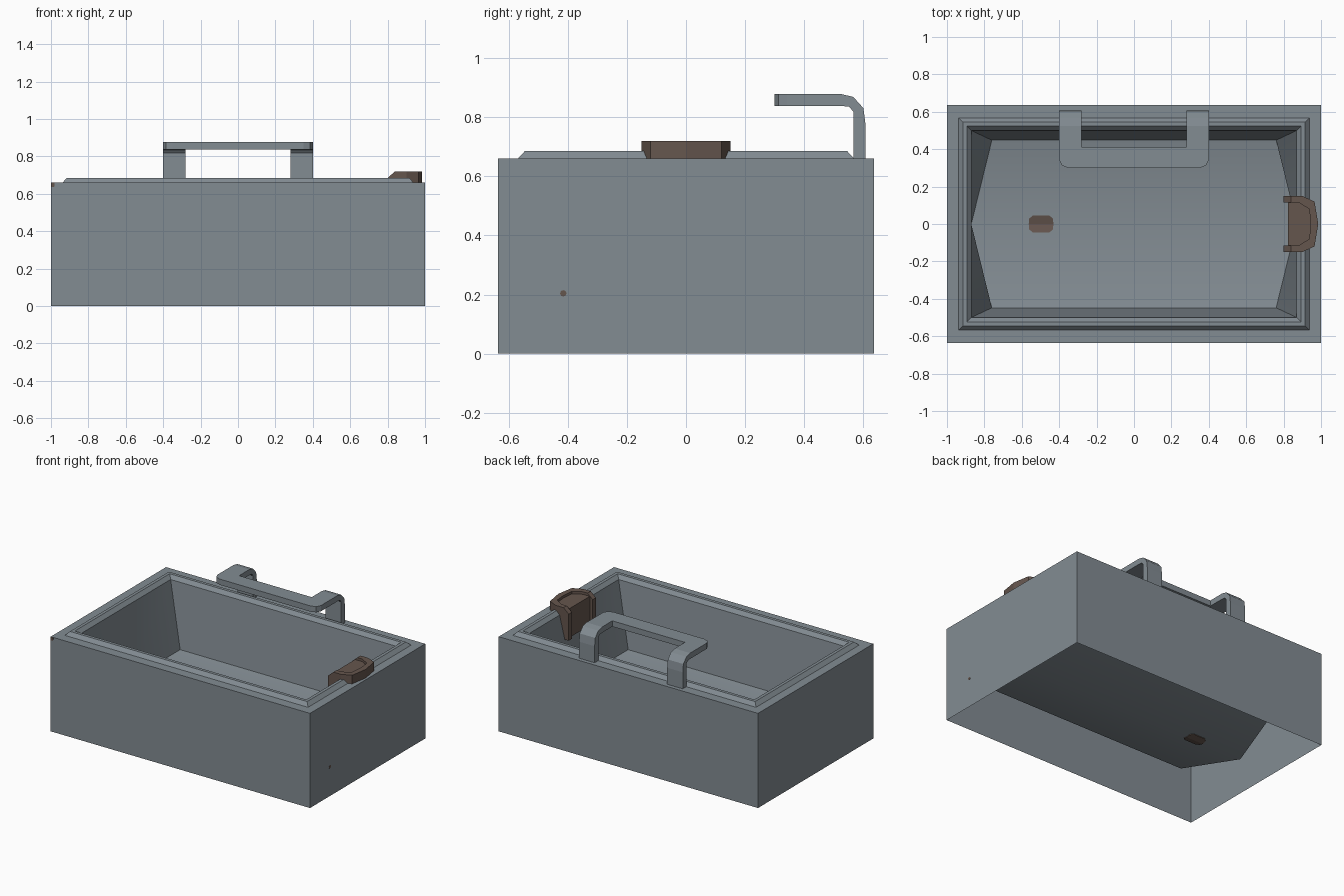
import bpy, bmesh, math

if "Cube" in bpy.data.objects:
    bpy.data.objects.remove(bpy.data.objects["Cube"])


def material(name, rgb):
    m = bpy.data.materials.new(name)
    m.diffuse_color = (*rgb, 1)
    m.use_nodes = True
    m.node_tree.nodes["Principled BSDF"].inputs["Base Color"].default_value = m.diffuse_color
    return m


GREY = material("blue_grey_metal", (0.225, 0.262, 0.29))
BROWN = material("dark_brown", (0.13, 0.092, 0.075))


def finish(name, bm, mat, recalc=True):
    if recalc:
        bmesh.ops.remove_doubles(bm, verts=bm.verts, dist=1e-5)
        bmesh.ops.recalc_face_normals(bm, faces=bm.faces)
    me = bpy.data.meshes.new(name)
    bm.to_mesh(me)
    bm.free()
    me.materials.append(mat)
    ob = bpy.data.objects.new(name, me)
    bpy.context.collection.objects.link(ob)
    return ob


def loft(bm, rings):
    """Join closed rings of equal length; returns the vertex rings."""
    vs = [[bm.verts.new(p) for p in r] for r in rings]
    for a, b in zip(vs, vs[1:]):
        n = len(a)
        for i in range(n):
            j = (i + 1) % n
            bm.faces.new((a[i], a[j], b[j], b[i]))
    return vs


def sweep(name, sections, mat):
    bm = bmesh.new()
    vs = loft(bm, sections)
    bm.faces.new(vs[0])
    bm.faces.new(vs[-1])
    return finish(name, bm, mat)


def mirrored(half, axis):
    """Half a path, ending on the symmetry plane, continued to the other side."""
    flip = lambda p: tuple(-c if i == axis else c for i, c in enumerate(p))
    return half + [[flip(p) for p in s] for s in reversed(half[:-1])]


def prism(name, outline, z0, z1, mat):
    return sweep(name, [[(x, y, z) for x, y in outline] for z in (z0, z1)], mat)


# Tub: open-bottomed outer box, raised rim and basin as one skin
def ring(x, y, z, xm=None, zm=None):
    xm, zm = xm or x, zm or z
    return [(x, -y, z), (xm, 0, zm), (x, y, z), (-x, y, z), (-xm, 0, zm), (-x, -y, z)]


bm = bmesh.new()
rings = loft(bm, [
    ring(1, 0.635, 0), ring(1, 0.635, 0.66),
    ring(0.938, 0.568, 0.66), ring(0.915, 0.545, 0.685),
    ring(0.893, 0.523, 0.685), ring(0.87, 0.50, 0.66),
    ring(0.76, 0.448, 0.22, 0.87, 0.13)])
f = rings[-1]
bm.faces.new((f[0], f[1], f[4], f[5]))   # floor, sloping to the middle
bm.faces.new((f[1], f[2], f[3], f[4]))
tub = finish("tub", bm, GREY, recalc=False)
tub.data.shade_smooth()
tub.data.set_sharp_from_angle(angle=math.radians(30))

# Handle: bent flat bar, two legs and a cross bar
half = []
for (yo, zo), (yi, zi) in [((0.607, 0.66), (0.566, 0.66)), ((0.607, 0.775), (0.566, 0.775)),
                           ((0.60, 0.83), (0.566, 0.818)), ((0.566, 0.868), (0.552, 0.835)),
                           ((0.525, 0.878), (0.525, 0.838))]:
    half.append([(-0.4, yo, zo), (-0.28, yo, zo), (-0.28, yi, zi), (-0.4, yi, zi)])
for xo, yo, xi in [(-0.4, 0.342, -0.28), (-0.385, 0.312, -0.28), (-0.35, 0.30, -0.28), (0, 0.30, 0)]:
    half.append([(xo, yo, 0.878), (xi, 0.412, 0.878), (xi, 0.412, 0.838), (xo, yo, 0.838)])
sweep("handle", mirrored(half, 0), GREY)

# Headrest frame: U-shaped ridge hooked over the right rim
half = []
for xo, yo, xi, yi, zb, zt in [
        (0.80, 0.15, 0.80, 0.115, 0.50, 0.685), (0.84, 0.15, 0.84, 0.115, 0.50, 0.72),
        (0.868, 0.15, 0.868, 0.115, 0.50, 0.72), (0.869, 0.15, 0.869, 0.115, 0.66, 0.72),
        (0.90, 0.15, 0.885, 0.112, 0.66, 0.72), (0.965, 0.12, 0.937, 0.08, 0.66, 0.72),
        (0.985, 0, 0.945, 0, 0.66, 0.72)]:
    half.append([(xo, yo, zt), (xi, yi, zt), (xi, yi, zb), (xo, yo, zb)])
sweep("headrest_frame", mirrored(half, 1), BROWN)

# Headrest pad: recessed top and hanging panel, as one L-shaped profile
half = []
for x, y, zb in [(0.823, 0.115, 0.50), (0.868, 0.115, 0.50), (0.869, 0.115, 0.66),
                 (0.885, 0.112, 0.66), (0.937, 0.08, 0.66), (0.945, 0.002, 0.66)]:
    half.append([(x, -y, 0.702), (x, y, 0.702), (x, y, zb), (x, -y, zb)])
sweep("headrest_pad", half, BROWN)

# Drain: thin plate following the sloped floor, showing on both sides
sections = []
for y, hw in [(-0.045, 0.045), (-0.028, 0.064), (0, 0.066), (0.028, 0.064), (0.045, 0.045)]:
    z = 0.13 + 0.2 * abs(y)
    sections.append([(-0.497 + sx * hw, y, z + dz)
                     for sx, dz in ((-1, 0.004), (1, 0.004), (1, -0.004), (-1, -0.004))])
sweep("drain", sections, BROWN)

# Small brown marks on the right side and the front left corner
dot = [(-0.415 + 0.011 * math.cos(a * math.pi / 4), 0.204 + 0.011 * math.sin(a * math.pi / 4))
       for a in range(8)]
sweep("side_mark", [[(x, y, z) for y, z in dot] for x in (0.999, 1.001)], BROWN)
corner = [(-1, 0.635), (-0.985, 0.635), (-0.98, 0.645), (-0.98, 0.66), (-1, 0.66)]
sweep("corner_mark", [[(x, y, z) for x, z in corner] for y in (-0.636, -0.634)], BROWN)
